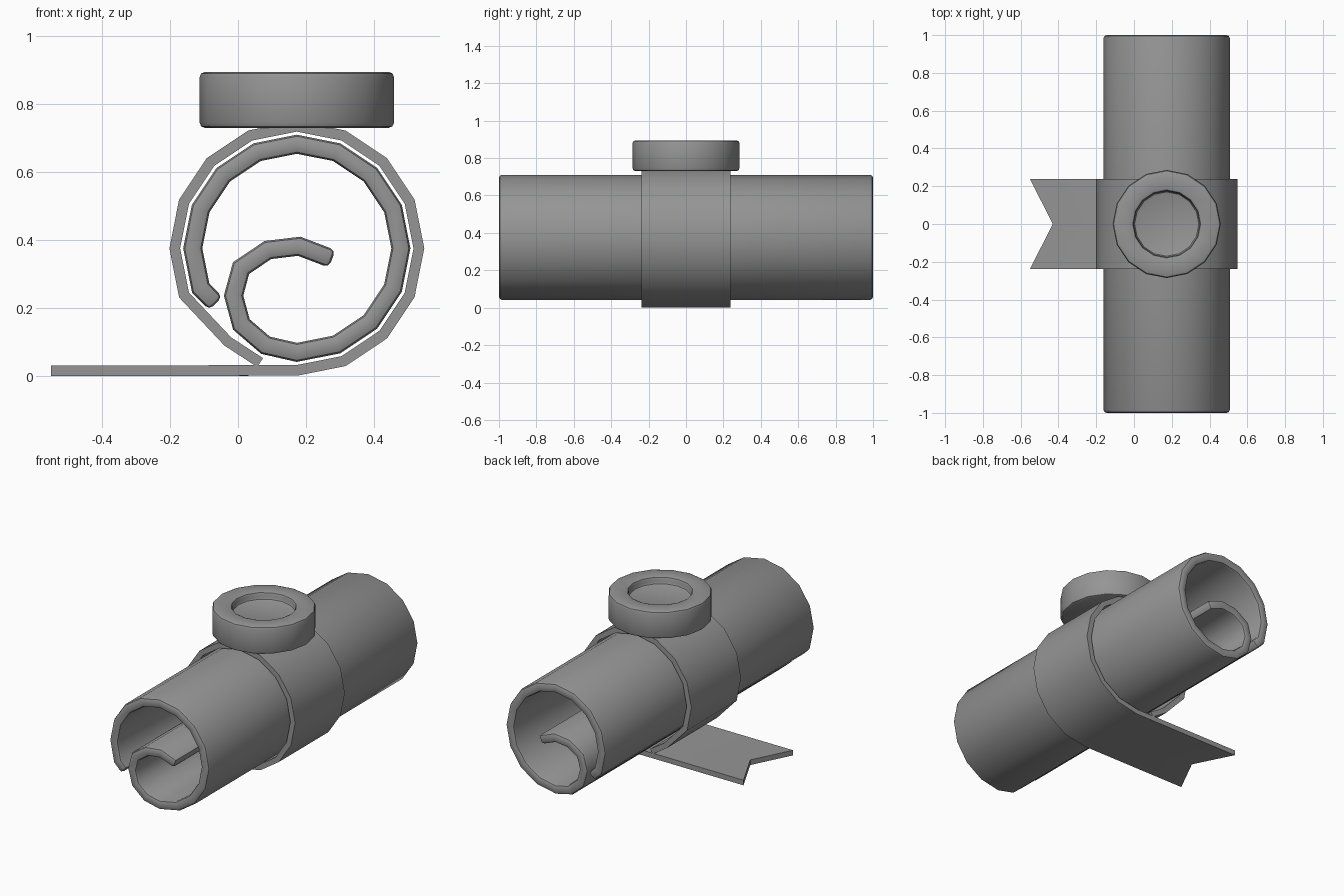
import bpy, bmesh
from math import cos, sin, radians, pi
from mathutils import Vector, Matrix

cube = bpy.data.objects.get("Cube")
if cube:
    bpy.data.objects.remove(cube, do_unlink=True)

CX, CZ = 0.173, 0.376      # axis of the roll
grey = bpy.data.materials.new("plain grey")
grey.use_nodes = True
colour = (0.3, 0.3, 0.3, 1)
grey.diffuse_color = colour
grey.node_tree.nodes["Principled BSDF"].inputs["Base Color"].default_value = colour


def finish(name, bm, bevel=0.0):
    """Turn a bmesh into a shaded object with an optional rounded edge."""
    bmesh.ops.recalc_face_normals(bm, faces=bm.faces)
    mesh = bpy.data.meshes.new(name)
    bm.to_mesh(mesh)
    bm.free()
    mesh.materials.append(grey)
    obj = bpy.data.objects.new(name, mesh)
    bpy.context.collection.objects.link(obj)
    bpy.ops.object.select_all(action='DESELECT')
    obj.select_set(True)
    bpy.context.view_layer.objects.active = obj
    if bevel:
        mod = obj.modifiers.new("rounded edges", 'BEVEL')
        mod.width, mod.segments = bevel, 2
        mod.limit_method, mod.angle_limit = 'ANGLE', radians(50)
        bpy.ops.object.modifier_apply(modifier=mod.name)
    bpy.ops.object.shade_smooth_by_angle(angle=radians(40))
    return obj


def arc(radius, start, end):
    """Points of a sixteen-sided circle between two step numbers."""
    return [(CX + radius * cos(i * pi / 8), CZ + radius * sin(i * pi / 8))
            for i in range(start, end + 1)]


def offset(path, dist):
    """Mitred parallel of an open path."""
    pts = [Vector(p) for p in path]
    dirs = [(b - a).normalized() for a, b in zip(pts, pts[1:])]
    out = []
    for i, p in enumerate(pts):
        a, b = dirs[max(i - 1, 0)], dirs[min(i, len(dirs) - 1)]
        t = (a + b).normalized()
        out.append(p + Vector((-t.y, t.x)) * dist / t.dot(b))
    return out


def sheet(path, thickness, stations):
    """Thick sheet following an x-z path, extruded through y stations."""
    bm = bmesh.new()
    loop = offset(path, thickness / 2) + offset(path, -thickness / 2)[::-1]
    rows = [[bm.verts.new((p.x, y, p.y)) for p in loop] for y in stations]
    n, m = len(loop), len(path)
    for r, s in zip(rows, rows[1:]):
        for i in range(n):
            j = (i + 1) % n
            bm.faces.new((r[i], r[j], s[j], s[i]))
    for r in (rows[0], rows[-1]):
        for i in range(m - 1):
            bm.faces.new((r[i], r[i + 1], r[n - 2 - i], r[n - 1 - i]))
    return bm, rows


# Paper: inner curl running into the outer turn
curl = [(0.277, 0.345), (0.18, 0.382), (0.088, 0.371), (0.009, 0.318),
        (-0.013, 0.237), (0.01, 0.152), (0.081, 0.091)]
paper = curl + arc(0.306, 12, 25) + [(-0.065, 0.214)]
bm, rows = sheet(paper, 0.055, (-1, 1))
finish("rolled_paper", bm, 0.016)

# Ribbon: flat tail, one turn round the paper, closing on the tail
band = [(-0.55, 0.016)] + arc(0.359, 12, 25) + [(-0.03, 0.102), (0.065, 0.04)]
bm, rows = sheet(band, 0.031, (-0.237, 0, 0.237))
for i in (0, -1):
    rows[1][i].co.x += 0.12          # swallowtail notch
finish("ribbon", bm)

# Seal: turned disc with a round recess
bm = bmesh.new()
profile = [(0, 0.73), (0.286, 0.73), (0.286, 0.895), (0.175, 0.895),
           (0.175, 0.85), (0, 0.85)]
verts = [bm.verts.new((CX + r, 0, z)) for r, z in profile]
edges = [bm.edges.new(pair) for pair in zip(verts, verts[1:])]
bmesh.ops.spin(bm, geom=verts + edges, cent=(CX, 0, 0), axis=(0, 0, 1),
               angle=2 * pi, steps=16, use_merge=True)
bmesh.ops.remove_doubles(bm, verts=bm.verts, dist=0.0005)
finish("seal", bm, 0.016)
